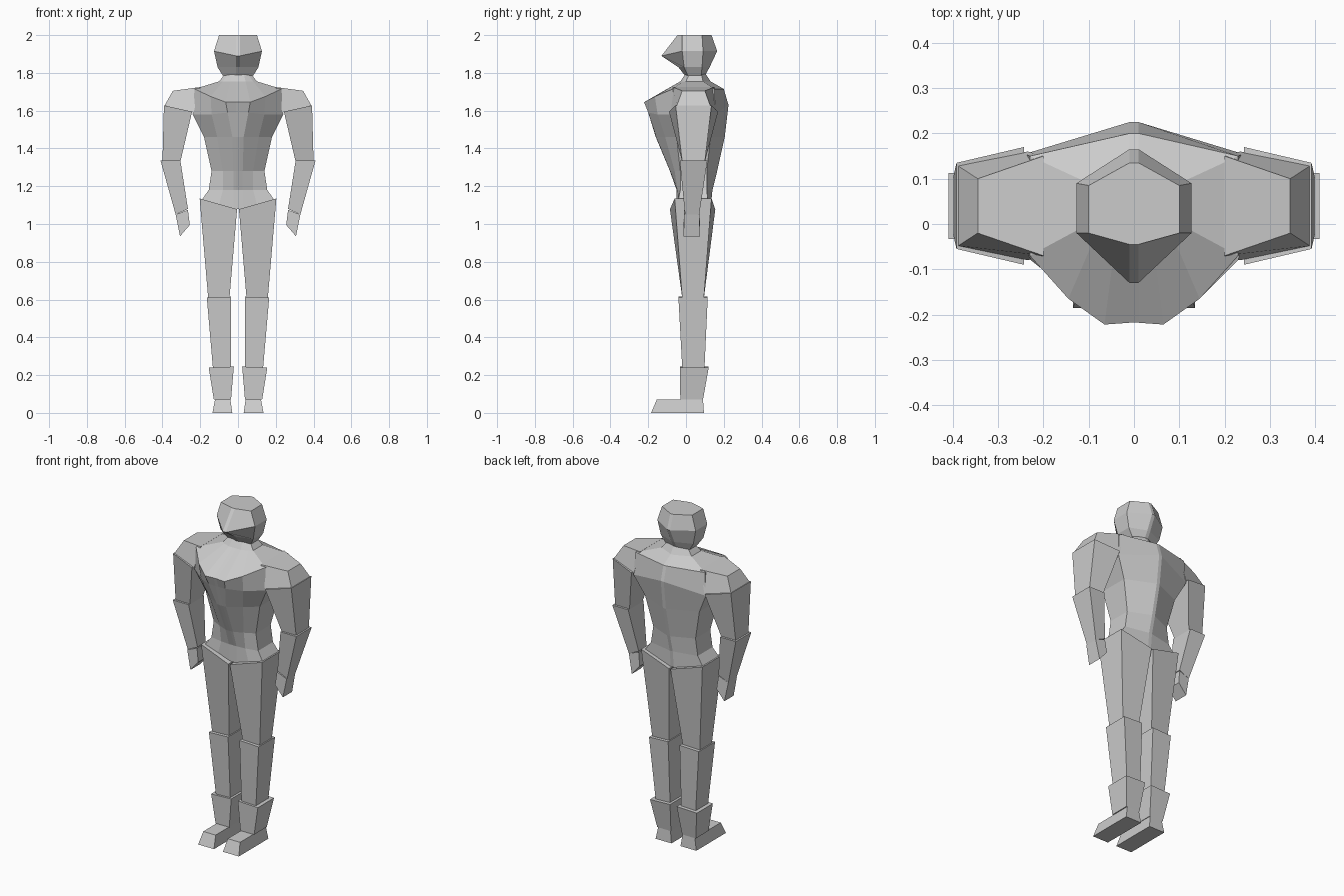
import bpy
import bmesh

default_cube = bpy.data.objects.get("Cube")
if default_cube:
    bpy.data.objects.remove(default_cube, do_unlink=True)

# One plain grey for the whole figure
GREY = (0.6, 0.6, 0.6, 1.0)
grey = bpy.data.materials.new("plain_grey")
grey.use_nodes = True
grey.diffuse_color = GREY
grey.node_tree.nodes["Principled BSDF"].inputs["Base Color"].default_value = GREY


def loft(name, rings):
    """Join a stack of equal-sized rings into one closed, flat-shaded solid."""
    bm = bmesh.new()
    loops = [[bm.verts.new(point) for point in ring] for ring in rings]
    for lower, upper in zip(loops, loops[1:]):
        count = len(lower)
        for i in range(count):
            j = (i + 1) % count
            bm.faces.new((lower[i], lower[j], upper[j], upper[i]))
    bm.faces.new(loops[0])
    bm.faces.new(loops[-1])
    bmesh.ops.recalc_face_normals(bm, faces=bm.faces[:])
    mesh = bpy.data.meshes.new(name)
    bm.to_mesh(mesh)
    bm.free()
    mesh.materials.append(grey)
    obj = bpy.data.objects.new(name, mesh)
    bpy.context.collection.objects.link(obj)
    return obj


def symmetric_ring(half):
    """Complete a ring from the points on its left half, front to back."""
    return half + [(-x, y, z) for x, y, z in reversed(half)]


def head_ring(z, width, front, side_front, side_back, back, drop=0):
    """Six-sided ring with a narrow facet at the front and the back."""
    strip = 0.01
    return symmetric_ring([
        (strip, front, z - drop),
        (width, side_front, z),
        (width, side_back, z),
        (strip, back, z),
    ])


def torso_ring(z, front, chest, pec, side, back, front_z=0, pec_z=0, back_z=0):
    """Ring through breastbone, chest, outer chest, flank and spine."""
    width, side_front, side_back = side
    strip = 0.01
    return symmetric_ring([
        (strip, front, z + front_z),
        (chest[0], chest[1], z + front_z),
        (pec[0], pec[1], z + pec_z),
        (width, side_front, z),
        (width, side_back, z),
        (strip, back, z + back_z),
    ])


def limb_section(inner, outer):
    """Four-sided section; each edge is (x, z, front y, back y)."""
    xi, zi, fi, bi = inner
    xo, zo, fo, bo = outer
    return [(xi, fi, zi), (xo, fo, zo), (xo, bo, zo), (xi, bi, zi)]


def limb_pair(name, *sections):
    """Build the left part and its mirrored right twin."""
    rings = [limb_section(*section) for section in sections]
    for label, sign in (("left", 1), ("right", -1)):
        loft(f"{label}_{name}",
             [[(sign * x, y, z) for x, y, z in ring] for ring in rings])


# Faceted head with a pointed brow and tapered jaw
loft("head", [
    head_ring(2.0, 0.1, -0.045, -0.02, 0.085, 0.135),
    head_ring(1.915, 0.127, -0.13, -0.02, 0.09, 0.165, drop=0.025),
    head_ring(1.83, 0.108, -0.04, -0.01, 0.085, 0.125),
    head_ring(1.785, 0.08, -0.005, 0.01, 0.08, 0.1),
])

# Torso from neck to hips, with a jutting chest and narrow waist
loft("torso", [
    torso_ring(1.8, 0, (0.03, 0), (0.05, 0.01), (0.065, 0.02, 0.08), 0.1),
    torso_ring(1.755, -0.03, (0.04, -0.03), (0.08, -0.015),
               (0.1, 0, 0.09), 0.13),
    torso_ring(1.715, -0.218, (0.065, -0.222), (0.145, -0.165),
               (0.23, -0.07, 0.15), 0.2, front_z=-0.07, pec_z=-0.04),
    torso_ring(1.58, -0.2, (0.055, -0.2), (0.14, -0.15),
               (0.24, -0.07, 0.155), 0.225, front_z=0.01, back_z=0.05),
    torso_ring(1.46, -0.16, (0.03, -0.158), (0.11, -0.11),
               (0.18, -0.05, 0.13), 0.205),
    torso_ring(1.28, -0.085, (0.025, -0.083), (0.08, -0.06),
               (0.14, -0.03, 0.11), 0.165),
    torso_ring(1.18, -0.05, (0.025, -0.05), (0.08, -0.045),
               (0.155, -0.03, 0.11), 0.14),
    torso_ring(1.13, -0.05, (0.025, -0.05), (0.1, -0.045),
               (0.19, -0.04, 0.115), 0.13,
               front_z=-0.05, pec_z=-0.025, back_z=-0.05),
])

# Arms: shoulder cap, upper arm, forearm and mitten hand
limb_pair("shoulder",
          ((0.2, 1.725, -0.07, 0.15), (0.345, 1.705, -0.02, 0.1)),
          ((0.235, 1.59, -0.08, 0.16), (0.388, 1.628, -0.048, 0.128)))
limb_pair("upper_arm",
          ((0.243, 1.595, -0.09, 0.17), (0.392, 1.628, -0.055, 0.135)),
          ((0.305, 1.33, -0.02, 0.1), (0.4, 1.33, -0.02, 0.1)))
limb_pair("forearm",
          ((0.305, 1.335, -0.033, 0.113), (0.41, 1.335, -0.033, 0.113)),
          ((0.265, 1.08, -0.005, 0.07), (0.33, 1.05, -0.005, 0.07)))
limb_pair("hand",
          ((0.265, 1.075, -0.01, 0.07), (0.33, 1.05, -0.01, 0.07)),
          ((0.255, 0.995, -0.013, 0.075), (0.307, 0.935, -0.013, 0.075)))

# Legs: thigh, shin and flared ankle
limb_pair("thigh",
          ((0.005, 1.078, -0.085, 0.155), (0.203, 1.135, -0.06, 0.135)),
          ((0.045, 0.61, -0.02, 0.095), (0.158, 0.61, -0.02, 0.095)))
limb_pair("shin",
          ((0.038, 0.615, -0.04, 0.115), (0.165, 0.61, -0.04, 0.115)),
          ((0.037, 0.24, -0.02, 0.098), (0.133, 0.24, -0.02, 0.098)))
limb_pair("ankle",
          ((0.022, 0.245, -0.033, 0.12), (0.155, 0.24, -0.033, 0.12)),
          ((0.037, 0.07, -0.03, 0.09), (0.128, 0.07, -0.03, 0.09)))

# Feet: low wedges pointing forward
limb_pair("foot",
          ((0.04, 0.07, -0.155, 0.09), (0.122, 0.07, -0.155, 0.09)),
          ((0.03, 0, -0.185, 0.095), (0.135, 0, -0.185, 0.095)))
